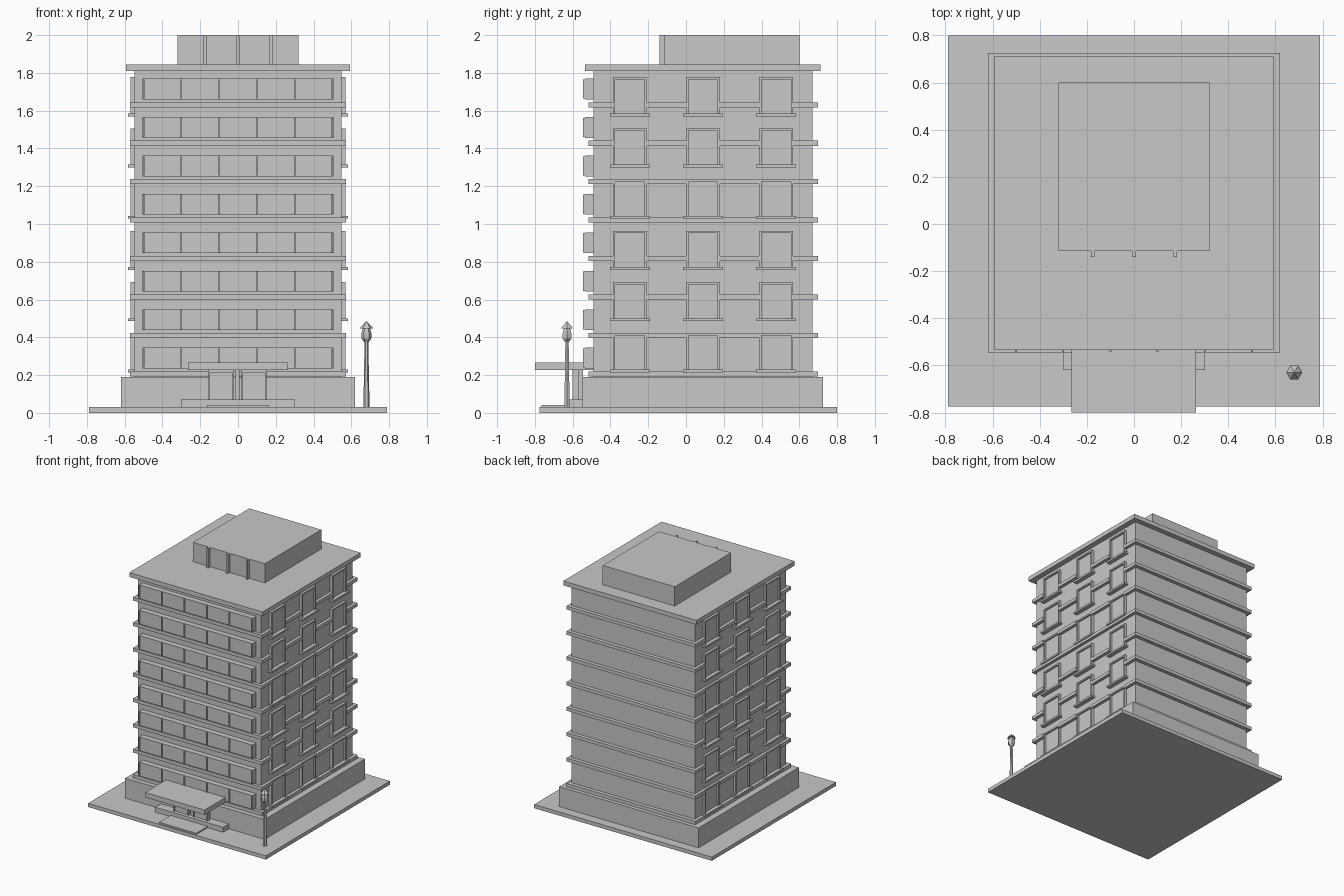
import bpy, bmesh, math

cube = bpy.data.objects.get("Cube")
if cube:
    bpy.data.objects.remove(cube, do_unlink=True)

GREY = (0.58, 0.58, 0.58, 1)
concrete = bpy.data.materials.new("light_grey_concrete")
concrete.use_nodes = True
concrete.diffuse_color = GREY
for node in concrete.node_tree.nodes:
    if node.type == 'BSDF_PRINCIPLED':
        node.inputs["Base Color"].default_value = GREY


def finish(name, bm):
    bmesh.ops.recalc_face_normals(bm, faces=bm.faces)
    mesh = bpy.data.meshes.new(name)
    bm.to_mesh(mesh)
    bm.free()
    mesh.materials.append(concrete)
    obj = bpy.data.objects.new(name, mesh)
    bpy.context.collection.objects.link(obj)
    return obj


def add_box(bm, x, y, z):
    """Add a box given (low, high) ranges on each axis."""
    verts = bmesh.ops.create_cube(bm, size=1)["verts"]
    for v in verts:
        v.co = [(lo + hi) / 2 + c * (hi - lo) for c, (lo, hi) in zip(v.co, (x, y, z))]


def boxes(name, *parts):
    bm = bmesh.new()
    for part in parts:
        add_box(bm, *part)
    return finish(name, bm)


def side(sign, inner, outer):
    return tuple(sorted((sign * inner, sign * outer)))


# Main masses
boxes("ground_plate", ((-.79, .79), (-.775, .8), (0, .03)))
boxes("podium", ((-.62, .62), (-.548, .725), (.03, .19)))
boxes("tower", ((-.548, .548), (-.49, .67), (.19, 1.81)))
boxes("roof_slab", ((-.592, .592), (-.535, .712), (1.81, 1.845)))
boxes("penthouse", ((-.32, .32), (-.115, .6), (1.845, 2)))
boxes("penthouse_fins", *[((x - .008, x + .008), (-.14, -.115), (1.845, 2))
                          for x in (-.175, 0, .175)])

# Side window layout
WALL = .548
WIDTH, HEIGHT = .18, .192
STARTS = [-.387, 0, .387]
SILLS = [.23 + .271 * i for i in range(6)]

# Floor ledges, interrupted where a side window crosses them
for floor in range(8):
    z = (.193 + .2035 * floor, .22 + .2035 * floor)
    if floor in (0, 4):
        boxes("floor_ledge", ((-.573, .573), (-.515, .7), z))
        continue
    parts = [((-WALL, WALL), (-.515, .7), z)]
    edges = [-.515] + [e for s in STARTS for e in (s, s + WIDTH)] + [.7]
    for sign in (-1, 1):
        for lo, hi in zip(edges[::2], edges[1::2]):
            parts.append((side(sign, WALL - .01, .573), (lo, hi), z))
    boxes("floor_ledge", *parts)

# Side windows: frame, pane and sill
frames, panes, sills = [], [], []
T = .012
for sign in (-1, 1):
    depth = side(sign, WALL - .01, .568)
    for z in SILLS:
        top = z + HEIGHT
        for y in STARTS:
            end = y + WIDTH
            frames += [(depth, (y, y + T), (z, top)),
                       (depth, (end - T, end), (z, top)),
                       (depth, (y + T, end - T), (top - T, top))]
            panes.append((side(sign, WALL - .01, .553), (y + T, end - T), (z, top - T)))
            sills.append((side(sign, WALL - .01, .583), (y - .016, end + .016), (z - .015, z)))
boxes("side_window_frames", *frames)
boxes("side_window_panes", *panes)
boxes("side_window_sills", *sills)

# Front window bands with thin dividers
for floor in range(8):
    low = .235 + .2035 * floor
    boxes("front_window_band", ((-.505, .505), (-.535, -.485), (low, low + .11)))
    boxes("front_window_dividers",
          *[((x / 10 - .004, x / 10 + .004), (-.544, -.53), (low + .004, low + .106))
            for x in range(-5, 6, 2)])

# Entrance
boxes("canopy", ((-.265, .263), (-.8, -.49), (.228, .267)))
boxes("porch", ((-.302, .302), (-.62, -.54), (.03, .07)))
boxes("front_step", ((-.165, .165), (-.765, -.6), (.03, .041)))
doors = []
for lo, hi in ((-.155, -.022), (.018, .15)):
    doors += [((lo, hi), (-.59, -.57), (.07, .222)),
              ((lo, lo + .008), (-.6, -.57), (.07, .222)),
              ((hi - .008, hi), (-.6, -.57), (.07, .222)),
              ((lo, hi), (-.6, -.57), (.214, .228))]
boxes("entrance_doors", *doors)
boxes("door_post", ((-.012, .008), (-.585, -.545), (.07, .228)))


# Street lamp: six-sided tapered sections (radius, height)
def turned(name, profile, x, y, sides=6):
    bm = bmesh.new()
    rings = []
    for r, z in profile:
        rings.append([bm.verts.new((x + r * math.cos(math.tau * i / sides),
                                    y + r * math.sin(math.tau * i / sides), z))
                      for i in range(sides)])
    for a, b in zip(rings, rings[1:]):
        for i in range(sides):
            j = (i + 1) % sides
            bm.faces.new((a[i], a[j], b[j], b[i]))
    bm.faces.new(rings[0][::-1])
    bm.faces.new(rings[-1])
    finish(name, bm)


LAMP = (.68, -.63)
turned("lamp_post", [(.017, .03), (.014, .15), (.01, .38)], *LAMP)
turned("lamp_lantern", [(.012, .375), (.027, .395), (.027, .42), (.018, .45)], *LAMP)
turned("lamp_cap", [(.034, .448), (.03, .455), (.002, .485)], *LAMP)
